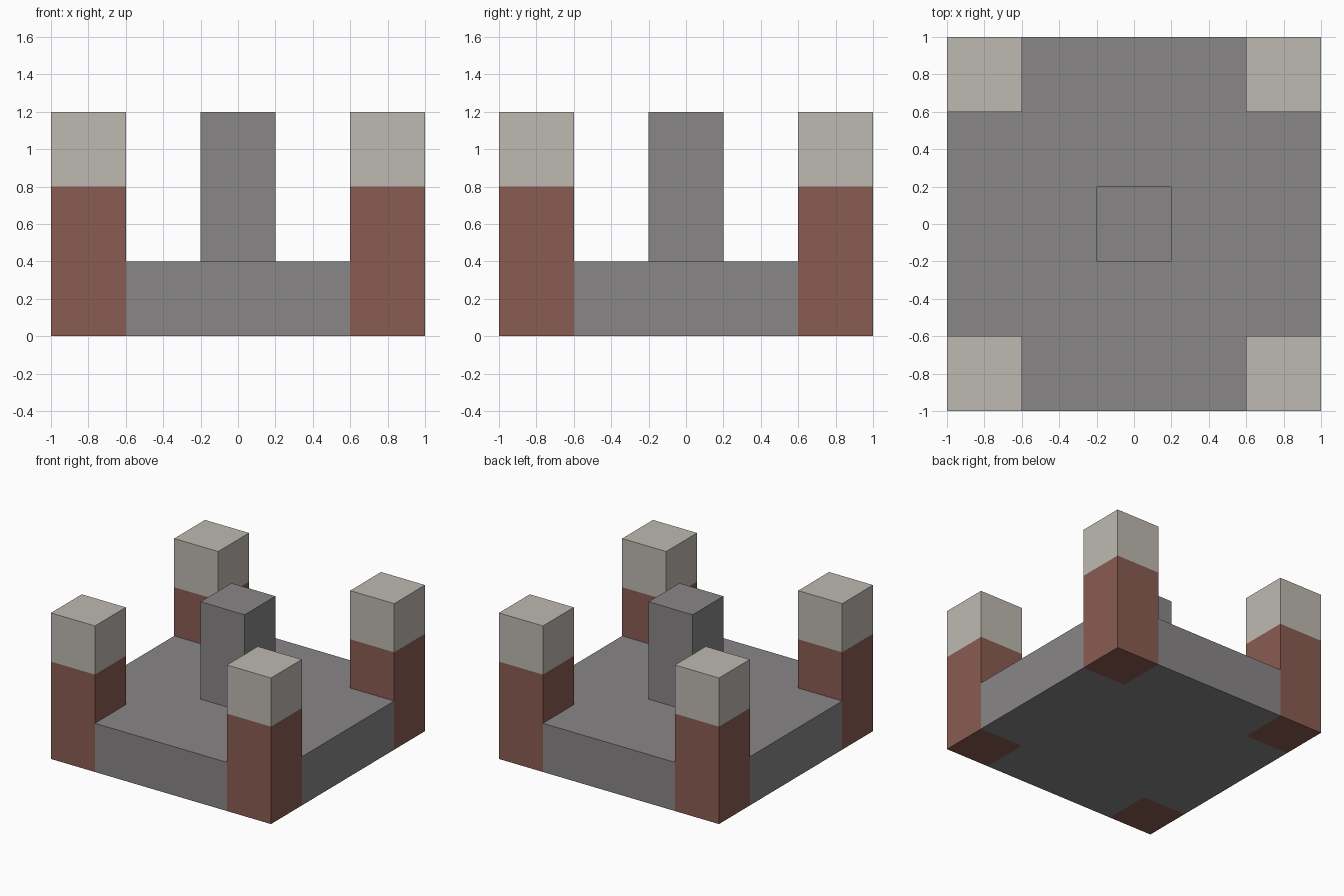
import bpy
import bmesh

cube = bpy.data.objects.get("Cube")
if cube:
    bpy.data.objects.remove(cube, do_unlink=True)


def material(name, rgb):
    mat = bpy.data.materials.new(name)
    mat.use_nodes = True
    color = (*rgb, 1)
    mat.diffuse_color = color
    mat.node_tree.nodes["Principled BSDF"].inputs["Base Color"].default_value = color
    return mat


GREY = material("stone grey", (0.25, 0.24, 0.24))
RED = material("brick red", (0.255, 0.107, 0.084))
CREAM = material("pale cream", (0.515, 0.485, 0.44))


def prism(name, outline, bottom, top, mat):
    """Extrude a flat outline straight up between two heights."""
    bm = bmesh.new()
    face = bm.faces.new([bm.verts.new((x, y, bottom)) for x, y in outline])
    result = bmesh.ops.extrude_face_region(bm, geom=[face], use_keep_orig=True)
    for v in result["geom"]:
        if isinstance(v, bmesh.types.BMVert):
            v.co.z = top
    bmesh.ops.recalc_face_normals(bm, faces=bm.faces)
    mesh = bpy.data.meshes.new(name)
    bm.to_mesh(mesh)
    bm.free()
    mesh.materials.append(mat)
    obj = bpy.data.objects.new(name, mesh)
    bpy.context.collection.objects.link(obj)
    return obj


def square(x, y, half):
    return [(x - half, y - half), (x + half, y - half),
            (x + half, y + half), (x - half, y + half)]


OUT, NOTCH, HALF = 1.0, 0.6, 0.2
BASE_TOP, RED_TOP, TOP = 0.4, 0.8, 1.2

# Base slab, notched at the corners to receive the towers
corner = [(OUT, -NOTCH), (OUT, NOTCH), (NOTCH, NOTCH)]
cross = []
for turn in range(4):
    cross += corner
    corner = [(-y, x) for x, y in corner]
prism("base_slab", cross, 0, BASE_TOP, GREY)

# Central pillar
prism("central_pillar", square(0, 0, HALF), BASE_TOP, TOP, GREY)

# Corner towers with pale caps
for side, sx in (("right", -1), ("left", 1)):
    for end, sy in (("front", -1), ("back", 1)):
        outline = square(sx * (OUT - HALF), sy * (OUT - HALF), HALF)
        prism(f"{end}_{side}_tower", outline, 0, RED_TOP, RED)
        prism(f"{end}_{side}_tower_cap", outline, RED_TOP, TOP, CREAM)
